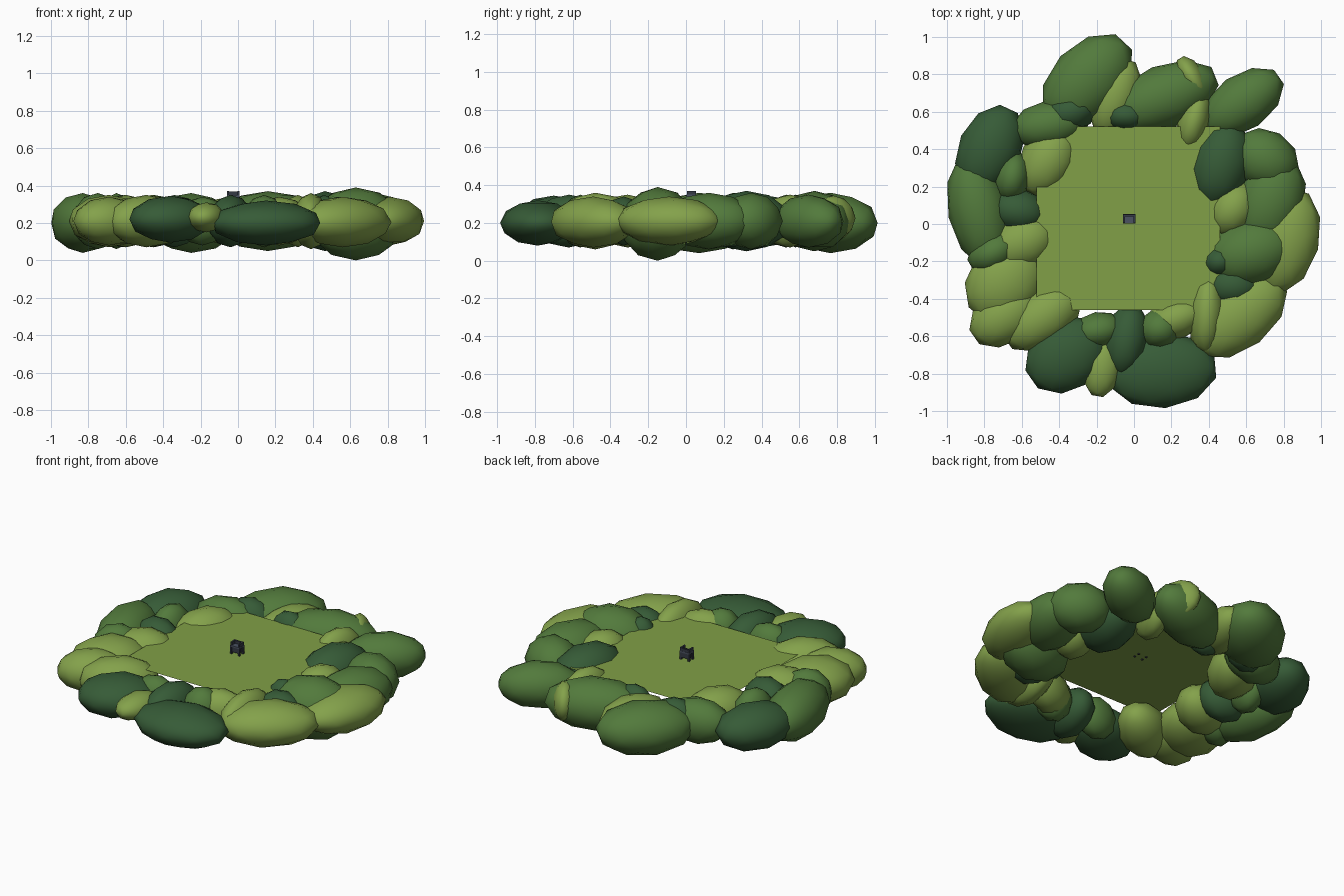
import bpy
import math

cube = bpy.data.objects.get("Cube")
if cube:
    bpy.data.objects.remove(cube, do_unlink=True)


def material(name, r, g, b):
    mat = bpy.data.materials.new(name)
    mat.use_nodes = True
    mat.diffuse_color = (r, g, b, 1)
    mat.node_tree.nodes["Principled BSDF"].inputs["Base Color"].default_value = (r, g, b, 1)
    return mat


LIGHT = material("light leaf green", .23, .36, .07)
MID = material("middle leaf green", .085, .195, .045)
DARK = material("dark leaf green", .037, .105, .038)
GRASS = material("grass green", .22, .35, .063)
SLATE = material("dark slate", .035, .042, .06)
STEEL = material("blue steel", .07, .085, .12)


def finish(name, mat):
    obj = bpy.context.object
    obj.name = name
    obj.data.name = name
    obj.data.materials.append(mat)
    return obj


def bush(name, mat, at, size, turn=0, z=.21):
    """Squashed low-poly ball; size is half length, half width, half height."""
    bpy.ops.mesh.primitive_ico_sphere_add(subdivisions=2, radius=1)
    obj = finish(name, mat)
    obj.scale = size
    obj.rotation_euler = (0, 0, math.radians(turn))
    obj.location = (at[0], at[1], z)
    bpy.ops.object.shade_smooth()


def block(name, at, size, mat=SLATE):
    bpy.ops.mesh.primitive_cube_add(size=1, location=at)
    finish(name, mat).scale = size


# Lawn
bpy.ops.mesh.primitive_plane_add(size=.98, location=(-.03, .03, .295))
finish("lawn", GRASS)

# Back bushes
bush("back_tall_bush", MID, at=(-.25, .765), size=(.3, .195, .16), turn=47, z=.2)
bush("back_middle_bush", MID, at=(.16, .68), size=(.31, .17, .16), turn=22)
bush("back_left_bush", MID, at=(.58, .65), size=(.25, .15, .14), turn=35)
bush("back_gap_bush", LIGHT, at=(-.1, .68), size=(.22, .13, .12), turn=70)
bush("back_inner_dark_bush", DARK, at=(-.04, .58), size=(.13, .09, .14))
bush("back_inner_light_bush", LIGHT, at=(.32, .55), size=(.17, .09, .14), turn=75)
bush("back_edge_light_bush", LIGHT, at=(.31, .78), size=(.13, .07, .12), turn=120, z=.225)

# Left side bushes
bush("left_inner_dark_bush", DARK, at=(.465, .32), size=(.24, .165, .16), turn=75)
bush("left_back_bush", MID, at=(.7, .345), size=(.19, .16, .15), turn=150)
bush("left_middle_bush", MID, at=(.73, .12), size=(.26, .18, .15), turn=70)
bush("left_inner_light_bush", LIGHT, at=(.53, .08), size=(.16, .13, .14), turn=60)
bush("left_outer_light_bush", LIGHT, at=(.81, -.09), size=(.29, .18, .13), turn=75)
bush("left_deep_bush", MID, at=(.63, -.15), size=(.26, .19, .195), turn=18, z=.195)
bush("left_patch_bush", DARK, at=(.46, -.2), size=(.1, .09, .14), turn=10)
bush("left_small_dark_bush", DARK, at=(.53, -.33), size=(.15, .12, .13))

# Front bushes
bush("front_left_light_bush", LIGHT, at=(.56, -.49), size=(.3, .18, .135), turn=38, z=.205)
bush("front_left_ridge_bush", LIGHT, at=(.39, -.48), size=(.22, .1, .15), turn=87)
bush("front_big_dark_bush", DARK, at=(.15, -.785), size=(.3, .2, .12), turn=5, z=.2)
bush("front_inner_dark_bush", DARK, at=(-.04, -.62), size=(.2, .12, .14), turn=80)
bush("front_inner_bush", MID, at=(.14, -.56), size=(.12, .11, .14), turn=20)
bush("front_inner_light_bush", LIGHT, at=(.22, -.51), size=(.18, .11, .13), turn=20)
bush("front_gap_bush", LIGHT, at=(-.17, -.77), size=(.16, .1, .08), turn=80, z=.23)
bush("front_right_dark_bush", DARK, at=(-.36, -.7), size=(.24, .19, .125), turn=35, z=.22)
bush("front_right_inner_bush", MID, at=(-.19, -.57), size=(.14, .1, .13), turn=10)

# Right side bushes
bush("right_front_inner_bush", LIGHT, at=(-.49, -.5), size=(.24, .15, .14), turn=35)
bush("right_front_bush", LIGHT, at=(-.69, -.49), size=(.21, .15, .13), turn=35)
bush("right_front_outer_bush", LIGHT, at=(-.69, -.31), size=(.24, .2, .14), turn=50)
bush("right_inner_light_bush", LIGHT, at=(-.6, -.1), size=(.2, .15, .14), turn=25)
bush("right_patch_bush", MID, at=(-.75, -.15), size=(.15, .11, .15), turn=30)
bush("right_outer_bush", MID, at=(-.83, .07), size=(.31, .165, .16), turn=102, z=.2)
bush("right_inner_dark_bush", DARK, at=(-.62, .07), size=(.16, .12, .14), turn=-10)
bush("right_small_bush", MID, at=(-.65, .25), size=(.14, .1, .15), turn=80)
bush("right_back_dark_bush", DARK, at=(-.77, .4), size=(.25, .17, .14), turn=65)
bush("right_back_bush", MID, at=(-.45, .53), size=(.21, .13, .14), turn=10)
bush("right_back_small_dark_bush", DARK, at=(-.34, .6), size=(.15, .11, .14), turn=15)
bush("right_back_light_bush", LIGHT, at=(-.46, .34), size=(.21, .15, .14), turn=60)

# Tiny machine in the middle of the lawn
block("machine_body", at=(-.025, .028, .325), size=(.05, .04, .035))
block("machine_deck", at=(-.025, .028, .345), size=(.068, .05, .01), mat=STEEL)
block("machine_back", at=(-.025, .046, .358), size=(.056, .012, .02))
for side, label in ((-1, "right"), (1, "left")):
    x = -.025 + side * .028
    block(label + "_arm", at=(x, .028, .36), size=(.01, .044, .02))
    for end, place in ((-1, "front"), (1, "back")):
        block(place + "_" + label + "_leg", at=(x, .028 + end * .018, .315), size=(.011, .011, .05))
